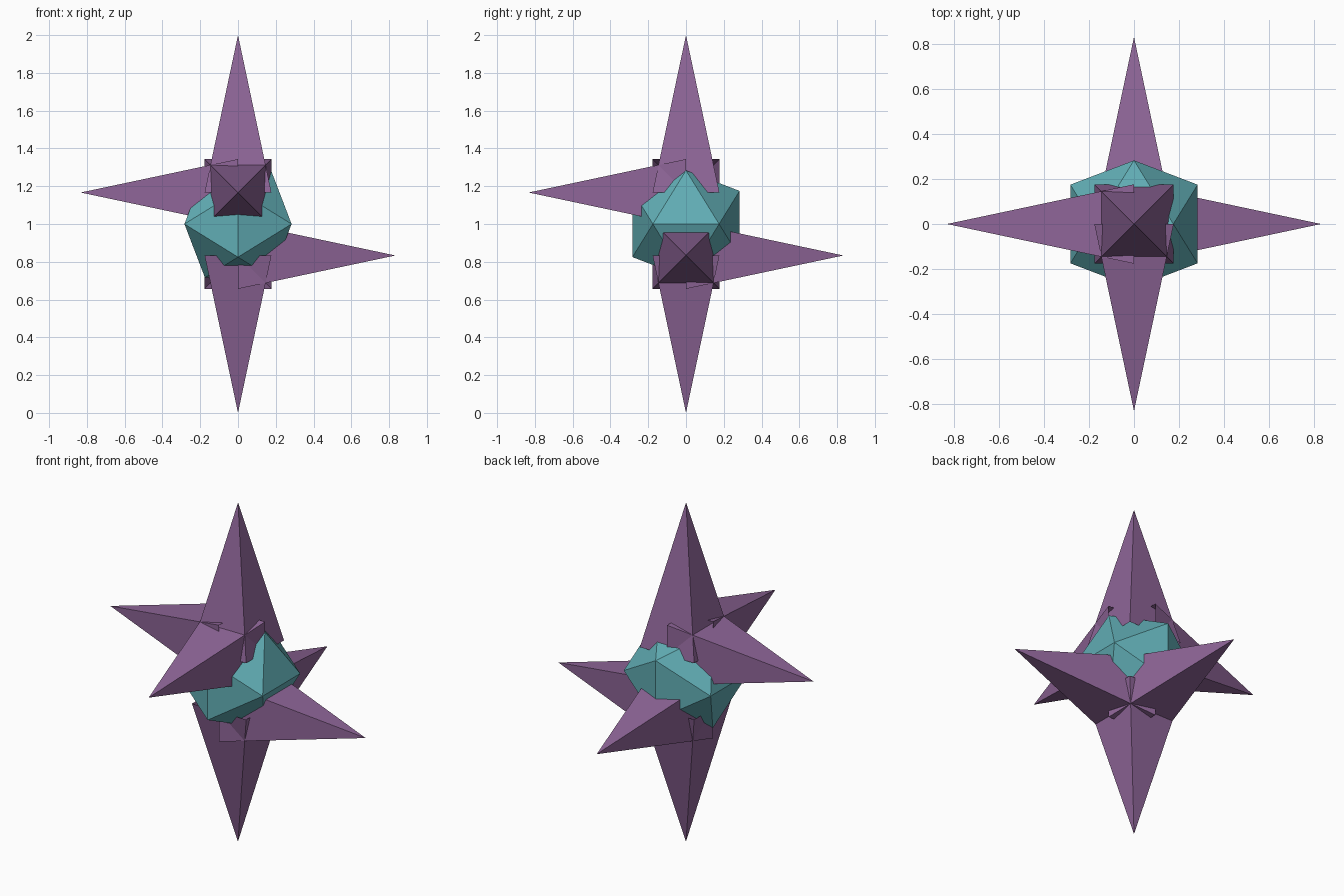
import bpy
import bmesh
from math import sqrt
from mathutils import Vector, Matrix

cube = bpy.data.objects.get("Cube")
if cube:
    bpy.data.objects.remove(cube, do_unlink=True)

RADIUS = 1 / 3            # core radius
OFFSET = RADIUS / 2       # spike base offset from the centre
LENGTH = RADIUS * 2.5     # spike length
CENTRE = Vector((0, 0, 1))


def make_material(name, colour):
    mat = bpy.data.materials.new(name)
    mat.use_nodes = True
    mat.diffuse_color = (*colour, 1)
    mat.node_tree.nodes["Principled BSDF"].inputs["Base Color"].default_value = (*colour, 1)
    return mat


def add_object(name, bm, mat, location):
    mesh = bpy.data.meshes.new(name)
    bm.to_mesh(mesh)
    bm.free()
    mesh.materials.append(mat)
    obj = bpy.data.objects.new(name, mesh)
    obj.location = location
    bpy.context.collection.objects.link(obj)
    return obj


teal = make_material("teal", (0.12, 0.42, 0.46))
purple = make_material("purple", (0.27, 0.13, 0.31))

# Core: icosahedron hulled from three golden rectangles
golden = (1 + sqrt(5)) / 2
short = RADIUS / sqrt(1 + golden ** 2)
bm = bmesh.new()
for a in (-short, short):
    for b in (-short * golden, short * golden):
        for corner in ((b, a, 0), (0, b, a), (a, 0, b)):
            bm.verts.new(corner)
bmesh.ops.convex_hull(bm, input=bm.verts)
bmesh.ops.recalc_face_normals(bm, faces=bm.faces)
add_object("core", bm, teal, CENTRE)


# Spikes: open four-sided pyramids, base edges square to the axes
def add_spike(name, direction, height):
    bm = bmesh.new()
    half = RADIUS * 0.75 / sqrt(2)
    base = [bm.verts.new((x * half, y * half, 0))
            for x, y in ((1, 1), (-1, 1), (-1, -1), (1, -1))]
    tip = bm.verts.new((0, 0, LENGTH))
    for i in range(4):
        bm.faces.new((base[i], base[(i + 1) % 4], tip))
    d = Vector(direction)
    side = Vector((0, 1, 0)) if d.x else Vector((1, 0, 0))
    turn = Matrix((side, d.cross(side), d)).transposed()
    bmesh.ops.transform(bm, matrix=turn.to_4x4(), verts=bm.verts)
    add_object(name, bm, purple, CENTRE + Vector((0, 0, height)))


add_spike("top_spike", (0, 0, 1), OFFSET)
add_spike("right_spike", (-1, 0, 0), OFFSET)
add_spike("front_spike", (0, -1, 0), OFFSET)
add_spike("bottom_spike", (0, 0, -1), -OFFSET)
add_spike("left_spike", (1, 0, 0), -OFFSET)
add_spike("back_spike", (0, 1, 0), -OFFSET)
